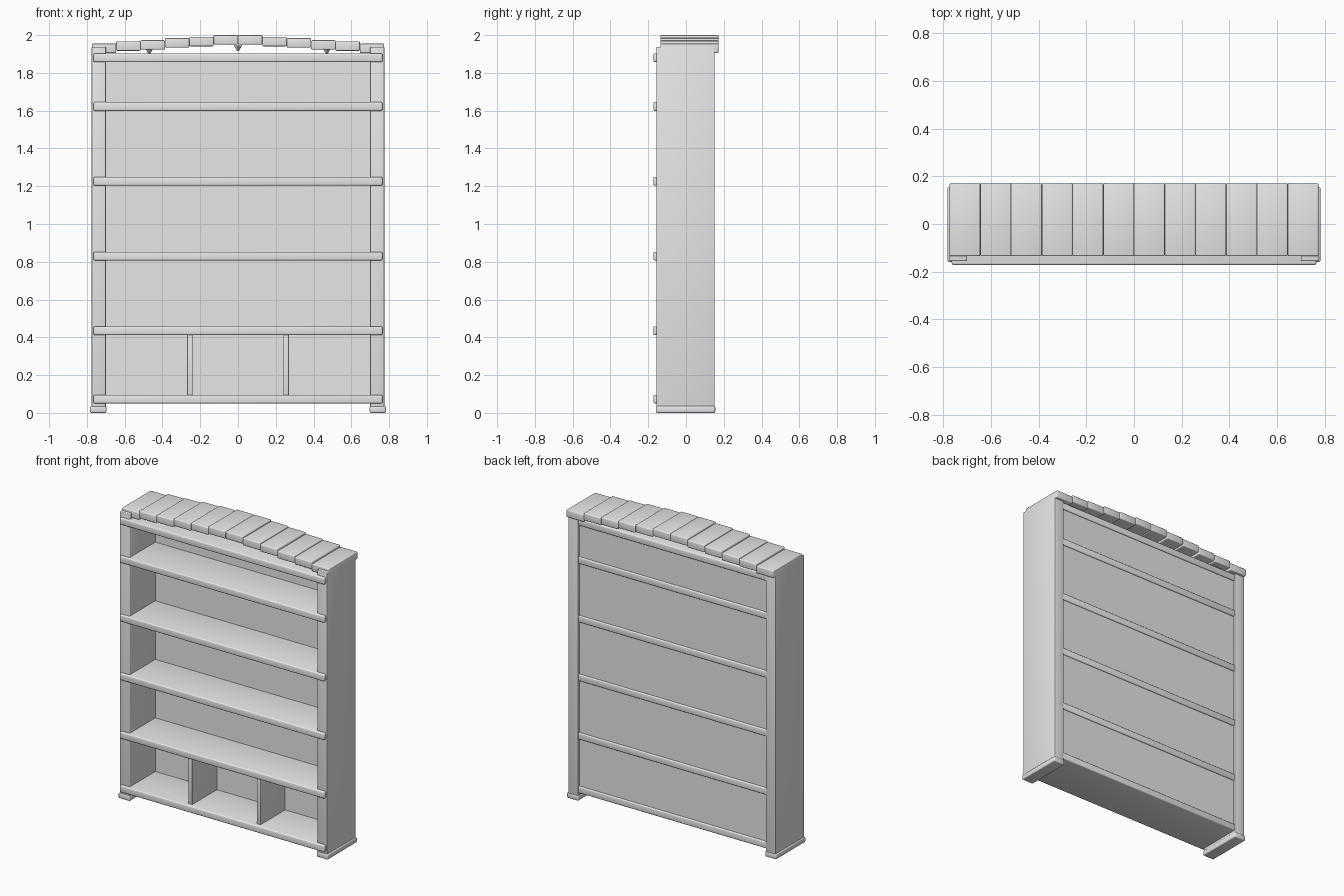
import bpy, math

cube = bpy.data.objects.get("Cube")
if cube:
    bpy.data.objects.remove(cube, do_unlink=True)

grey = bpy.data.materials.new("plain grey")
grey.use_nodes = True
grey.diffuse_color = (0.8, 0.8, 0.8, 1)
grey.node_tree.nodes["Principled BSDF"].inputs["Base Color"].default_value = (0.8, 0.8, 0.8, 1)


def board(name, x, y, z, bevel=0.006):
    """Rounded box from (min, max) ranges on each axis."""
    ranges = (x, y, z)
    bpy.ops.mesh.primitive_cube_add(size=1, location=[(a + b) / 2 for a, b in ranges])
    ob = bpy.context.object
    ob.name = name
    ob.scale = [b - a for a, b in ranges]
    bpy.ops.object.transform_apply(location=False, rotation=False, scale=True)
    if bevel:
        mod = ob.modifiers.new("rounded edges", 'BEVEL')
        mod.width = bevel
        mod.segments = 3
        bpy.ops.object.modifier_apply(modifier=mod.name)
    bpy.ops.object.shade_smooth_by_angle(angle=math.radians(40))
    ob.data.materials.append(grey)
    return ob


# Shelves with lips reaching past the front of the sides
for i, z in enumerate((0.073, 0.435, 0.83, 1.226, 1.622, 1.88)):
    board(f"shelf_{i + 1}", (-0.765, 0.765), (-0.172, 0.147), (z - 0.023, z + 0.023), 0.008)

# Back panel, set in behind the shelf ends
board("back_panel", (-0.72, 0.72), (0.118, 0.138), (0.06, 1.895), 0)

for side, s in (("left", 1), ("right", -1)):
    def span(a, b):
        return tuple(sorted((s * a, s * b)))
    # Side walls, feet and lower dividers
    board(f"side_wall_{side}", span(0.70, 0.775), (-0.156, 0.152), (0.03, 1.938), 0.005)
    board(f"foot_{side}", span(0.697, 0.783), (-0.160, 0.155), (0, 0.036), 0.008)
    board(f"divider_{side}", span(0.24, 0.27), (-0.145, 0.125), (0.085, 0.42), 0.004)
    # Stepped roof slats, falling away from the middle
    for i, top in enumerate((2.0, 1.991, 1.984, 1.973, 1.967, 1.955)):
        board(f"roof_slat_{side}_{i + 1}", span(i * 0.129, (i + 1) * 0.129),
              (-0.135, 0.172), (top - 0.05, top), 0.006)

# Small pegs under the roof
for name, x, z in (("middle", 0, 1.93), ("left", 0.47, 1.915), ("right", -0.47, 1.915)):
    bpy.ops.mesh.primitive_cone_add(vertices=4, radius1=0.004, radius2=0.022,
                                    depth=0.03, location=(x, 0, z))
    peg = bpy.context.object
    peg.name = f"roof_peg_{name}"
    peg.data.materials.append(grey)
